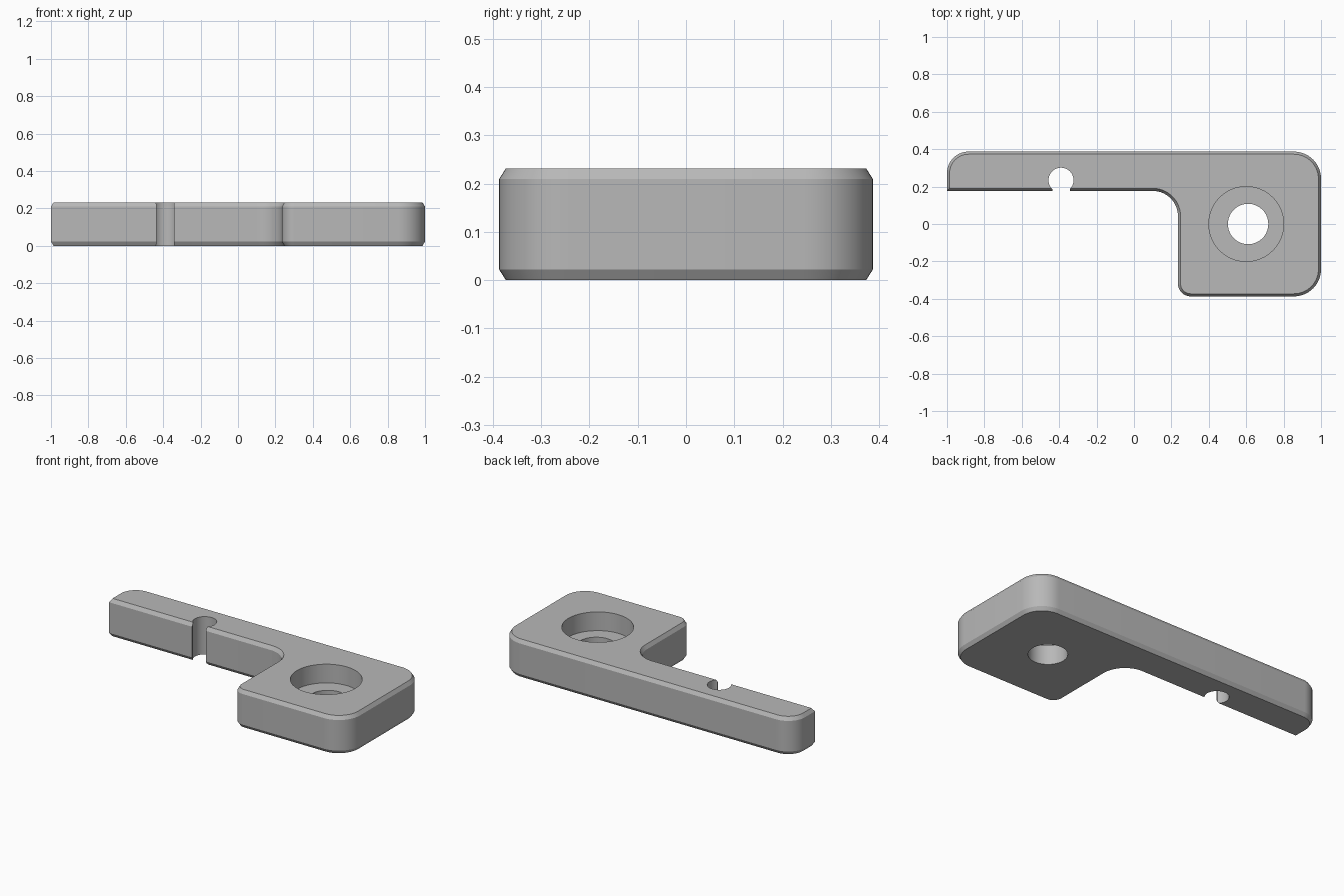
import bpy, bmesh, math
from mathutils import Vector

if "Cube" in bpy.data.objects:
    bpy.data.objects.remove(bpy.data.objects["Cube"], do_unlink=True)

HEIGHT, BEVEL_H, BEVEL_W = 0.232, 0.022, 0.014

grey = bpy.data.materials.new("plain grey")
grey.use_nodes = True
colour = (0.48, 0.48, 0.48, 1)
grey.diffuse_color = colour
grey.node_tree.nodes["Principled BSDF"].inputs["Base Color"].default_value = colour

# Outline corners, anticlockwise: x, y, rounding radius
CORNERS = [(-1, 0.177, 0), (0.235, 0.177, 0.135), (0.235, -0.387, 0.068),
           (1, -0.387, 0.145), (1, 0.387, 0.145), (-1, 0.387, 0.115)]


def rounded_outline(corners, steps=14):
    points = []
    for i, (x, y, r) in enumerate(corners):
        p = Vector((x, y))
        if r == 0:
            points.append(p)
            continue
        a = (Vector(corners[i - 1][:2]) - p).normalized()
        b = (Vector(corners[(i + 1) % len(corners)][:2]) - p).normalized()
        centre = p + (a + b) * r
        for k in range(steps + 1):
            t = k / steps * math.pi / 2
            points.append(centre - b * r * math.cos(t) - a * r * math.sin(t))
    return points


def inset(points, d):
    result = []
    for i, p in enumerate(points):
        u = (p - points[i - 1]).normalized()
        v = (points[(i + 1) % len(points)] - p).normalized()
        n1, n2 = Vector((-u.y, u.x)), Vector((-v.y, v.x))
        result.append(p + (n1 + n2) * d / (1 + n1.dot(n2)))
    return result


# Bracket body: stacked outlines with chamfered top and bottom rims
outline = rounded_outline(CORNERS)
small = inset(outline, BEVEL_W)
layers = [(small, 0), (outline, BEVEL_H), (outline, HEIGHT - BEVEL_H), (small, HEIGHT)]
bm = bmesh.new()
rings = [[bm.verts.new((p.x, p.y, z)) for p in pts] for pts, z in layers]
count = len(outline)
for low, high in zip(rings, rings[1:]):
    for i in range(count):
        j = (i + 1) % count
        bm.faces.new((low[i], low[j], high[j], high[i]))
bm.faces.new(rings[0][::-1])
bm.faces.new(rings[-1])
bmesh.ops.recalc_face_normals(bm, faces=bm.faces)
mesh = bpy.data.meshes.new("bracket")
bm.to_mesh(mesh)
bm.free()
mesh.materials.append(grey)
bracket = bpy.data.objects.new("bracket", mesh)
bpy.context.collection.objects.link(bracket)


def cut(cutter, name):
    cutter.name = name
    cutter.hide_render = True
    cutter.data.materials.append(grey)
    bpy.ops.object.select_all(action="DESELECT")
    bracket.select_set(True)
    bpy.context.view_layer.objects.active = bracket
    mod = bracket.modifiers.new(name, "BOOLEAN")
    mod.operation, mod.solver, mod.object = "DIFFERENCE", "EXACT", cutter
    bpy.ops.object.modifier_apply(modifier=mod.name)
    bpy.data.objects.remove(cutter, do_unlink=True)


def cut_round(name, x, y, radius, floor):
    bpy.ops.mesh.primitive_cylinder_add(vertices=64, radius=radius, depth=1,
                                        location=(x, y, floor + 0.5))
    cut(bpy.context.object, name)


# Counterbore, through hole and round notch
cut_round("counterbore", 0.6, 0, 0.2, 0.117)
cut_round("bolt_hole", 0.61, 0, 0.108, -0.3)
cut_round("notch", -0.39, 0.234, 0.067, -0.3)

# Slot opening the notch to the front
bpy.ops.mesh.primitive_cube_add(size=1, location=(-0.39, 0.16, 0.1))
slot = bpy.context.object
slot.scale = (0.094, 0.12, 1)
cut(slot, "notch_slot")

bpy.ops.object.shade_smooth_by_angle(angle=math.radians(25))
